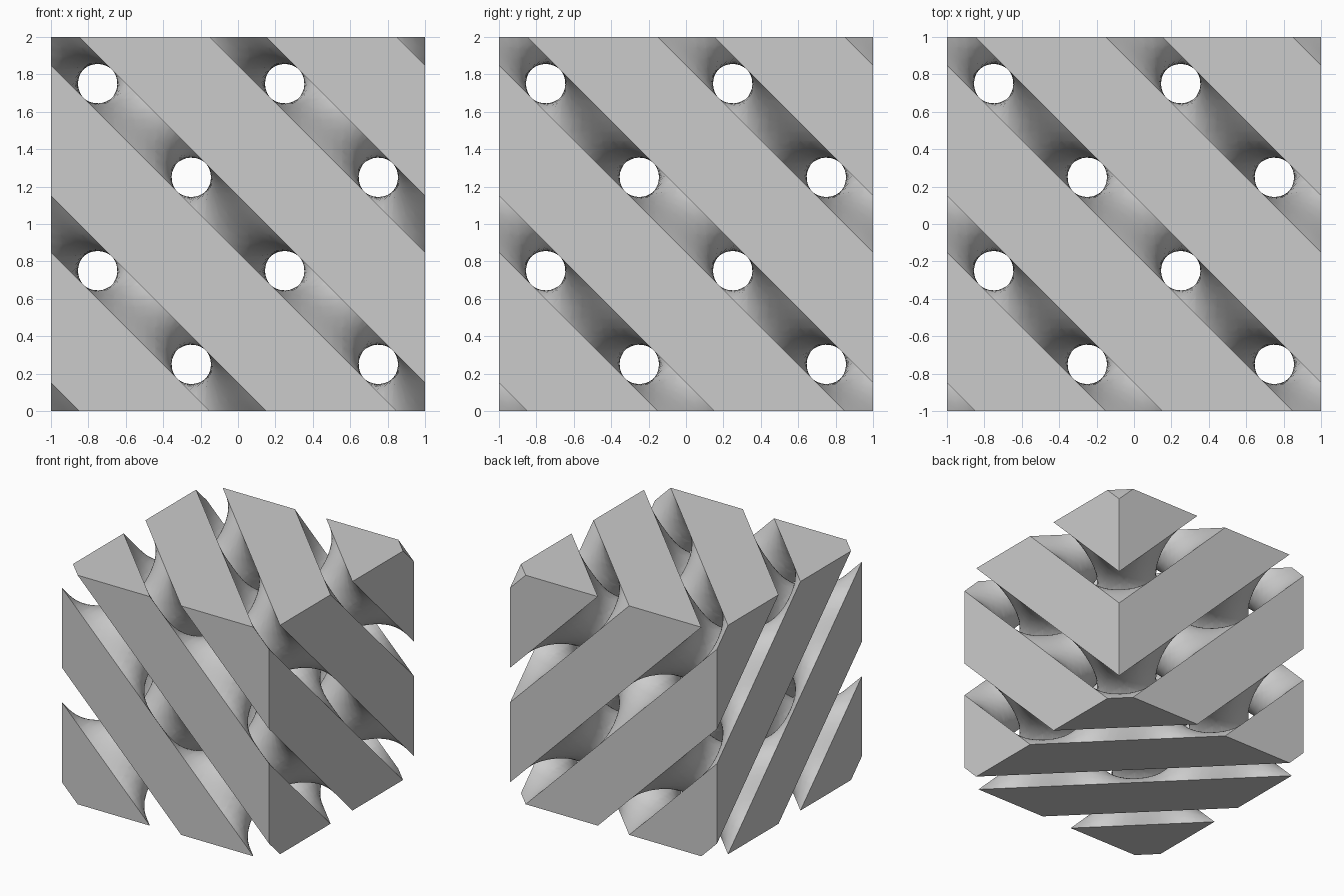
import bpy, bmesh
from math import sin, cos, asin, pi, radians
from itertools import permutations, product
from mathutils import Vector

if "Cube" in bpy.data.objects:
    bpy.data.objects.remove(bpy.data.objects["Cube"])

LEVEL = 0.457              # offset of each network from the mid surface
GAP = asin(LEVEL) / pi     # half width of the open bands on the cube faces
N = 36                     # sampling cells per side

grey = bpy.data.materials.new("light_grey")
grey.use_nodes = True
colour = (0.6, 0.6, 0.6, 1)
grey.diffuse_color = colour
grey.node_tree.nodes["Principled BSDF"].inputs["Base Color"].default_value = colour


def field(p):
    """Diamond minimal surface function, positive inside one network."""
    x, y, z = (pi * c for c in p)
    return sin(z) * cos(x - y) + cos(z) * sin(x + y) - LEVEL


def point(g):
    return Vector([2 * c / N - 1 for c in g])


def crossing(p, q, fp, fq):
    """Root of the field between an inside and an outside point."""
    for _ in range(6):
        r = p.lerp(q, fp / (fp - fq))
        fr = field(r)
        if abs(fr) < 1e-6:
            break
        if fr > 0:
            p, fp = r, fr
        else:
            q, fq = r, fr
    return r


def add_curved_walls(bm):
    """March through tetrahedra and collect the wall faces."""
    value = {g: field(point(g)) for g in product(range(N + 1), repeat=3)}
    cache = {}

    def vert(a, b):
        if (a, b) not in cache:
            cache[a, b] = bm.verts.new(crossing(point(a), point(b), value[a], value[b]))
        return cache[a, b]

    for cell in product(range(N), repeat=3):
        corners = [tuple(c + d for c, d in zip(cell, o)) for o in product((0, 1), repeat=3)]
        if len({value[c] > 0 for c in corners}) == 1:
            continue
        for order in permutations(range(3)):
            tet = [cell]
            for axis in order:
                step = list(tet[-1])
                step[axis] += 1
                tet.append(tuple(step))
            inside = [g for g in tet if value[g] > 0]
            outside = [g for g in tet if value[g] <= 0]
            if not inside or not outside:
                continue
            if len(inside) == 2:
                (a, b), (c, d) = inside, outside
                ring = [vert(a, c), vert(a, d), vert(b, d), vert(b, c)]
            else:
                ring = [vert(a, b) for a in inside for b in outside]
            face = bm.faces.new(ring)
            face.normal_update()
            if face.normal.dot(point(outside[0]) - point(inside[0])) < 0:
                face.normal_flip()
    bmesh.ops.remove_doubles(bm, verts=bm.verts[:], dist=0.002)


def add_flat_bands(bm):
    """Diagonal flat bands on all six cube faces."""
    for axis, side, k in product(range(3), (-1, 1), (-1, 1)):
        low, high = k + GAP, k + 1 - GAP
        outline = [(k, low - k), (k, high - k), (high - k, k), (low - k, k)]
        ring = []
        for u, v in outline:
            co = Vector()
            co[axis], co[(axis + 1) % 3], co[(axis + 2) % 3] = side, u, v
            ring.append(bm.verts.new(co))
        face = bm.faces.new(ring)
        face.normal_update()
        if face.normal[axis] * side < 0:
            face.normal_flip()


def finish(bm, name):
    mesh = bpy.data.meshes.new(name)
    bm.to_mesh(mesh)
    mesh.materials.append(grey)
    obj = bpy.data.objects.new(name, mesh)
    obj.location.z = 1
    bpy.context.collection.objects.link(obj)
    bpy.ops.object.select_all(action="DESELECT")
    obj.select_set(True)
    bpy.context.view_layer.objects.active = obj
    bpy.ops.object.shade_smooth_by_angle(angle=radians(35))


# First network
bm = bmesh.new()
add_curved_walls(bm)
add_flat_bands(bm)
finish(bm, "first_lattice_network")

# Second network is the first one inverted through the cube centre
for v in bm.verts:
    v.co = -v.co
bmesh.ops.reverse_faces(bm, faces=bm.faces[:])
finish(bm, "second_lattice_network")
bm.free()
